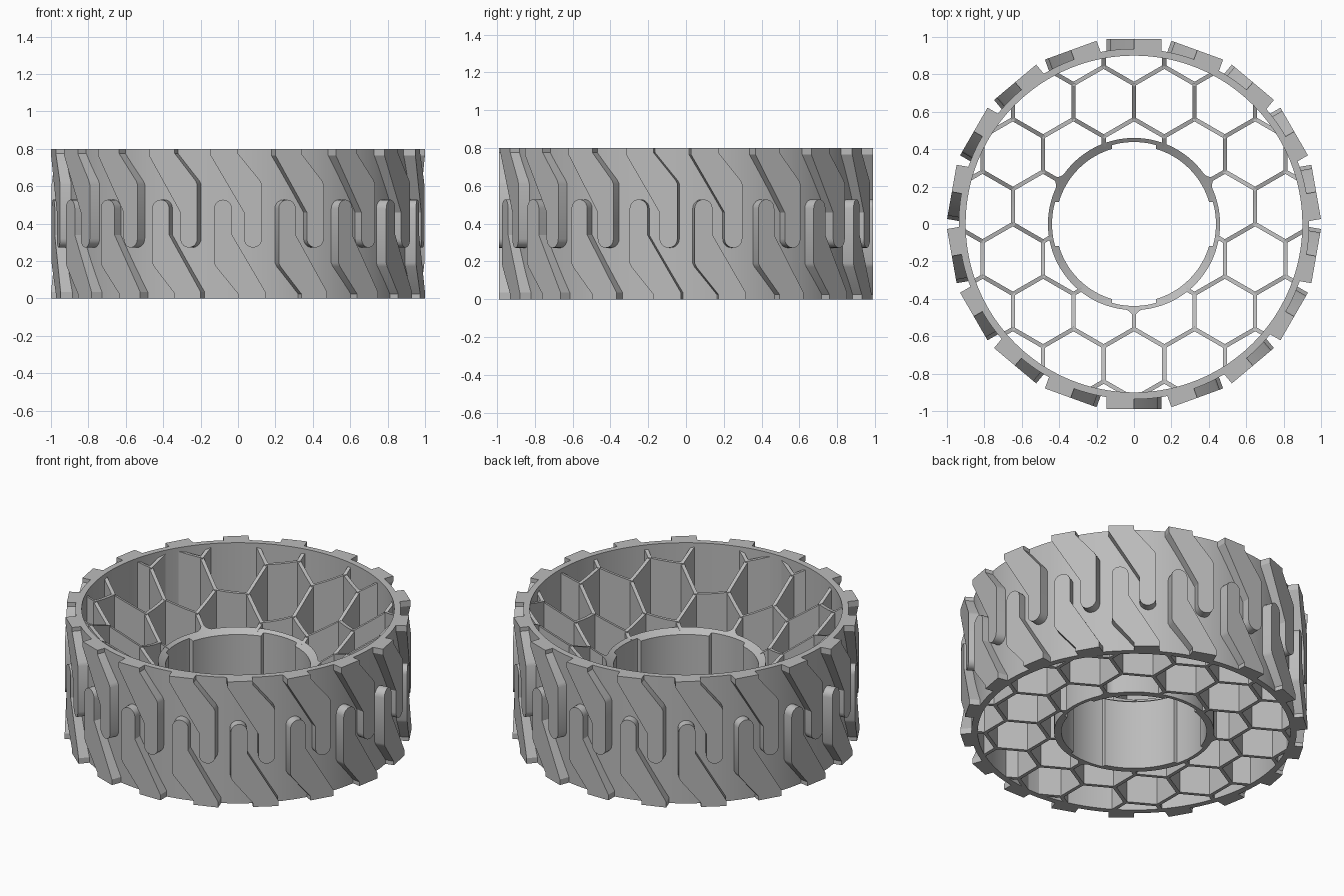
import bpy, bmesh, math
from mathutils import Matrix, Vector

if bpy.data.objects.get("Cube"):
    bpy.data.objects.remove(bpy.data.objects["Cube"])

HEIGHT = 0.8
RIM_IN, RIM_OUT = 0.90, 0.937
HUB_IN, HUB_NOTCH, HUB_OUT = 0.418, 0.438, 0.46
WALL = 0.022          # honeycomb wall thickness
SIDE = 0.187          # honeycomb cell side
TREADS = 18
TREAD_FACE = 0.989

rubber = bpy.data.materials.new("light_grey_rubber")
rubber.use_nodes = True
GREY = (0.5, 0.5, 0.5, 1)
rubber.diffuse_color = GREY
rubber.node_tree.nodes["Principled BSDF"].inputs["Base Color"].default_value = GREY


def finish(bm, name):
    bmesh.ops.recalc_face_normals(bm, faces=bm.faces)
    mesh = bpy.data.meshes.new(name)
    bm.to_mesh(mesh)
    bm.free()
    obj = bpy.data.objects.new(name, mesh)
    bpy.context.collection.objects.link(obj)
    mesh.materials.append(rubber)
    bpy.ops.object.select_all(action='DESELECT')
    obj.select_set(True)
    bpy.context.view_layer.objects.active = obj
    bpy.ops.object.shade_smooth_by_angle(angle=math.radians(30))
    return obj


def dish(r):
    """Height of the conical upper face of the web at radius r."""
    t = (r - HUB_OUT) / (RIM_IN - HUB_OUT)
    return 0.47 + 0.30 * t


def ring(name, steps, inner, outer, top):
    """Closed ring; inner and outer radius depend on the angle in degrees."""
    bm = bmesh.new()
    loops = []
    for i in range(steps):
        a = 360 * (i + 0.5) / steps
        c, s = math.cos(math.radians(a)), math.sin(math.radians(a))
        ri, ro = inner(a), outer(a)
        loops.append([bm.verts.new((r * c, r * s, z)) for r, z in
                      ((ri, 0), (ro, 0), (ro, top(ro)), (ri, top(ri)))])
    for i in range(steps):
        p, q = loops[i - 1], loops[i]
        for k in range(4):
            n = (k + 1) % 4
            bm.faces.new((p[k], q[k], q[n], p[n]))
    return finish(bm, name)


# Outer band carrying the tread
ring("outer_band", 180, lambda a: RIM_IN, lambda a: RIM_OUT, lambda r: HEIGHT)


# Hub with four shallow notches inside and three fillets outside
def hub_inner(a):
    from_axis = abs((a + 45) % 90 - 45)
    return HUB_NOTCH if from_axis < 16 else HUB_IN


def hub_outer(a):
    from_spoke = abs((a + 30) % 120 - 60)
    return HUB_OUT + 0.035 * max(0, 1 - from_spoke / 6) ** 2


ring("hub", 360, hub_inner, hub_outer, dish)


# Honeycomb web: one wall per cell edge, trimmed to hub and band
def add_wall(bm, p, q):
    along = (q - p).normalized()
    across = Vector((-along.y, along.x)) * WALL / 2
    p, q = p - along * WALL * 0.28, q + along * WALL * 0.28
    samples = [p.lerp(q, i / 40) for i in range(41)]
    inside = [v for v in samples if 0.443 < v.length < 0.915]
    if len(inside) < 2:
        return
    p, q = inside[0], inside[-1]
    sections = []
    for t in (0, 1 / 3, 2 / 3, 1):
        mid = p.lerp(q, t)
        z = dish(mid.length)
        a, b = mid - across, mid + across
        sections.append([bm.verts.new((v.x, v.y, h)) for v, h in
                         ((a, 0), (b, 0), (b, z), (a, z))])
    for s, e in zip(sections, sections[1:]):
        for k in range(4):
            n = (k + 1) % 4
            bm.faces.new((s[k], s[n], e[n], e[k]))
    bm.faces.new(sections[0])
    bm.faces.new(sections[-1])


web = bmesh.new()
pitch = SIDE * math.sqrt(3)
for row in range(-5, 6):
    for col in range(-5, 6):
        joint = Vector(((col + (row % 2) / 2) * pitch, row * SIDE * 1.5))
        for angle in (90, 210, 330):
            step = Vector((math.cos(math.radians(angle)),
                           math.sin(math.radians(angle)))) * SIDE
            add_wall(web, joint, joint + step)
finish(web, "honeycomb_web")


# Tread blocks: a slanted lug that ends in a round finger
finger_x, finger_r, finger_z = 0.08, 0.048, 0.32
outline = [(-0.147, 0.8), (-0.147, 0.765), (0.032, 0.46)]
for i in range(11):
    a = math.pi + math.pi * i / 10
    outline.append((finger_x + finger_r * math.cos(a),
                    finger_z + finger_r * math.sin(a)))
outline += [(0.128, 0.61), (0.118, 0.59 + 0.04), (0.0, 0.775), (0.0, 0.8)]


def tread_row(name, flipped):
    bm = bmesh.new()
    for i in range(TREADS):
        turn = Matrix.Rotation(math.tau * i / TREADS, 3, 'Z')
        pts = [(-x, HEIGHT - z) if flipped else (x, z) for x, z in outline]
        back, front = ([bm.verts.new(turn @ Vector((x, -y, z))) for x, z in pts]
                       for y in (0.915, TREAD_FACE))
        bm.faces.new(front)
        bm.faces.new(back)
        for k in range(len(pts)):
            bm.faces.new((back[k - 1], back[k], front[k], front[k - 1]))
    return finish(bm, name)


tread_row("upper_tread", False)
tread_row("lower_tread", True)
